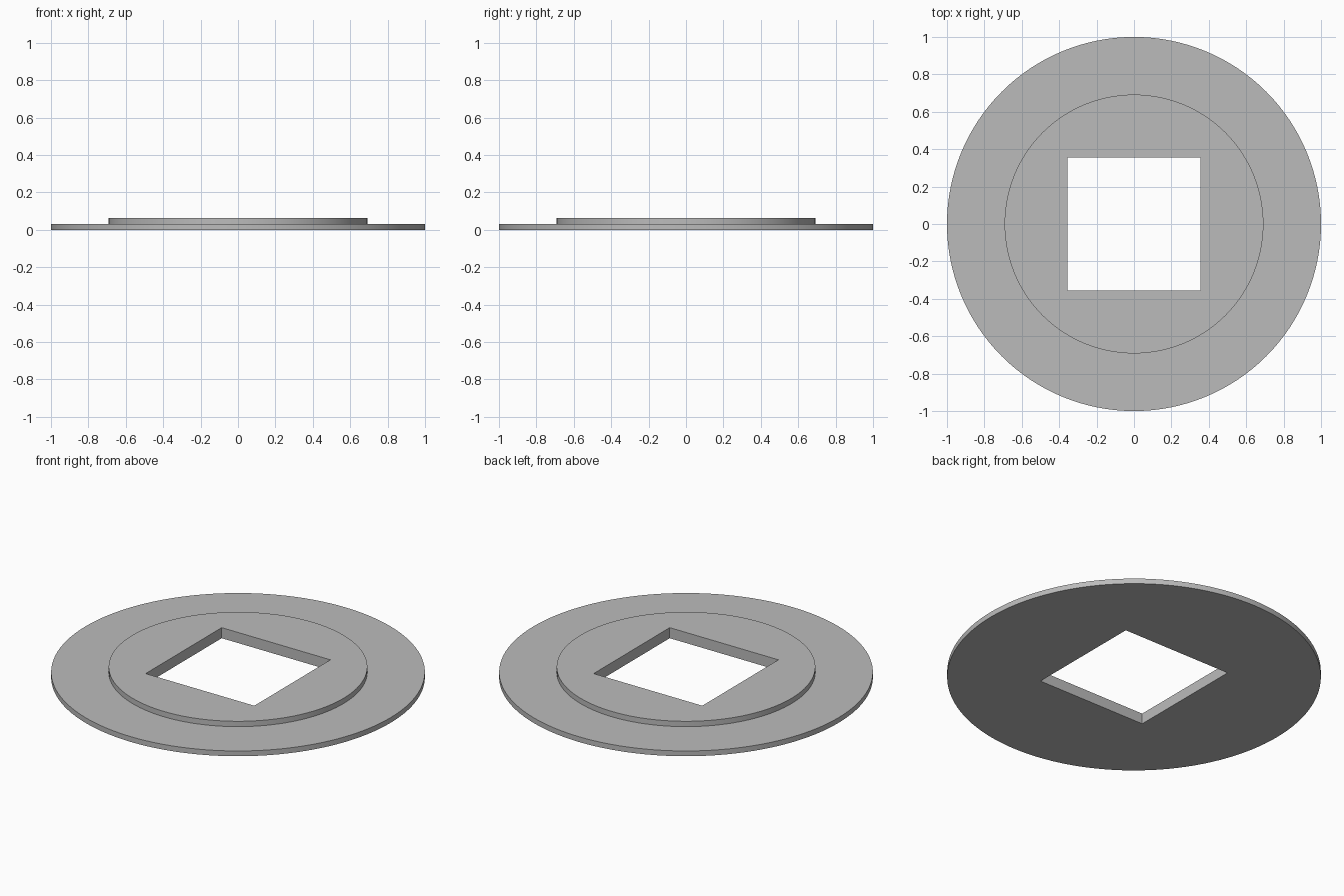
import bpy
import bmesh
from math import cos, sin, tau

cube = bpy.data.objects.get("Cube")
if cube:
    bpy.data.objects.remove(cube, do_unlink=True)

SEGMENTS = 128          # multiple of 8, so the square's corners are hit exactly
FLANGE_RADIUS, BOSS_RADIUS, HOLE_HALF = 1.0, 0.692, 0.355
STEP_Z, TOP_Z = 0.031, 0.0625


def circle(bm, radius, z):
    angles = [tau * i / SEGMENTS for i in range(SEGMENTS)]
    return [bm.verts.new((radius * cos(a), radius * sin(a), z)) for a in angles]


def square(bm, half, z):
    loop = circle(bm, 1.0, z)
    for v in loop:
        v.co.xy *= half / max(abs(v.co.x), abs(v.co.y))
    return loop


def bridge(bm, a, b):
    for i in range(SEGMENTS):
        j = (i + 1) % SEGMENTS
        bm.faces.new((a[i], a[j], b[j], b[i]))


# Stepped washer: loops run from the bottom of the hole, round the outside, to its top
bm = bmesh.new()
loops = [
    square(bm, HOLE_HALF, 0),
    circle(bm, FLANGE_RADIUS, 0),
    circle(bm, FLANGE_RADIUS, STEP_Z),
    circle(bm, BOSS_RADIUS, STEP_Z),
    circle(bm, BOSS_RADIUS, TOP_Z),
    square(bm, HOLE_HALF, TOP_Z),
]
for a, b in zip(loops, loops[1:] + loops[:1]):
    bridge(bm, a, b)
bmesh.ops.recalc_face_normals(bm, faces=bm.faces)
mesh = bpy.data.meshes.new("stepped_washer")
bm.to_mesh(mesh)
bm.free()

washer = bpy.data.objects.new("stepped_washer", mesh)
bpy.context.collection.objects.link(washer)

# Plain grey
grey = bpy.data.materials.new("plain grey")
grey.use_nodes = True
colour = (0.5, 0.5, 0.5, 1)
grey.diffuse_color = colour
grey.node_tree.nodes["Principled BSDF"].inputs["Base Color"].default_value = colour
mesh.materials.append(grey)

# Smooth rims with sharp edges
bpy.ops.object.select_all(action="DESELECT")
washer.select_set(True)
bpy.context.view_layer.objects.active = washer
bpy.ops.object.shade_smooth_by_angle()
